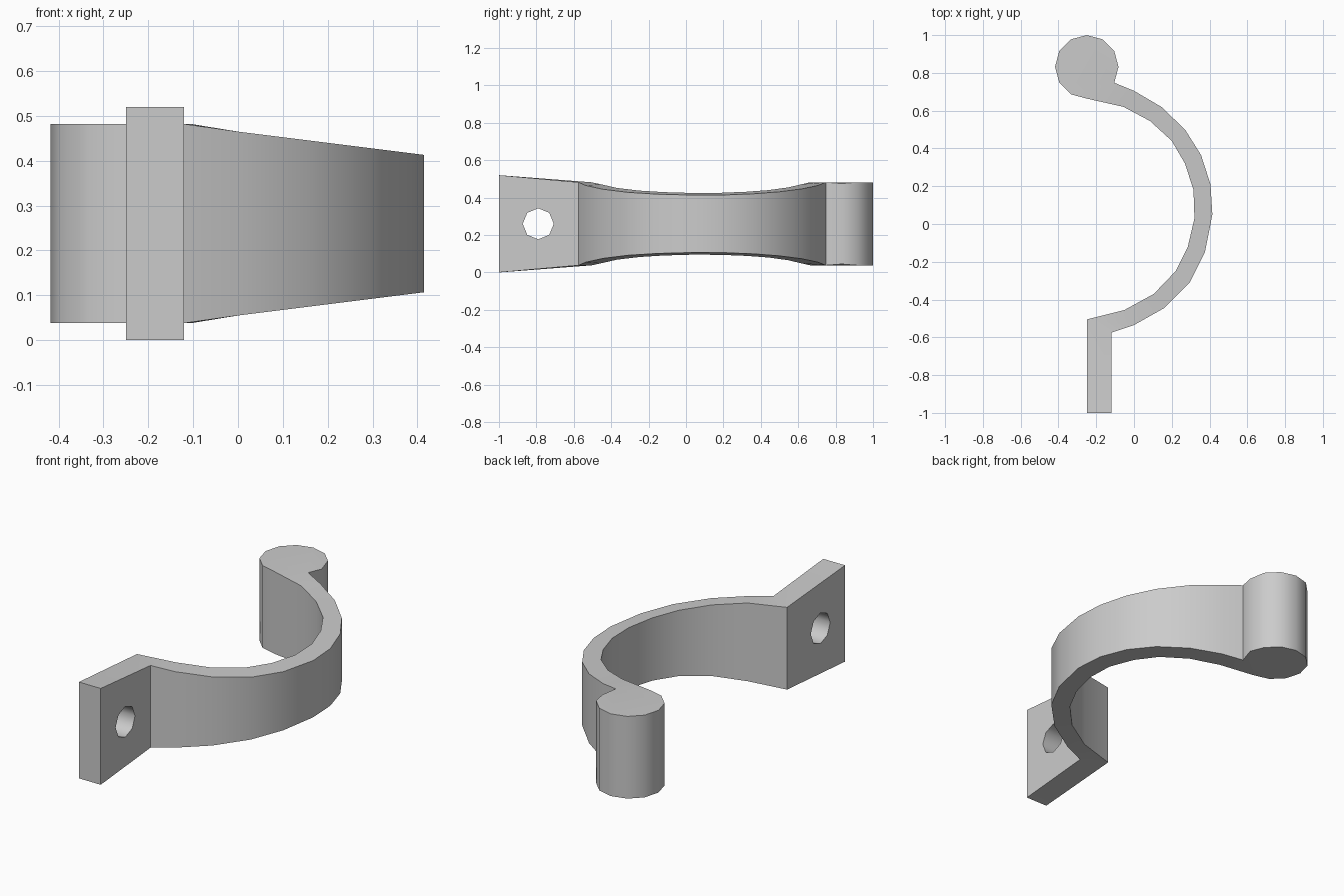
import bpy, bmesh, math
from mathutils import Matrix

cube = bpy.data.objects.get("Cube")
if cube:
    bpy.data.objects.remove(cube, do_unlink=True)

MID = 0.26          # mid height of the whole bracket
KNOB_HALF = 0.222   # half height of the round end

grey = bpy.data.materials.new("plain grey")
grey.use_nodes = True
grey.diffuse_color = (0.6, 0.6, 0.6, 1)
grey.node_tree.nodes["Principled BSDF"].inputs["Base Color"].default_value = (0.6, 0.6, 0.6, 1)

# Round end: twelve sides, leaving out the corner buried in the strap
knob = [(-0.25 + 0.168 * math.cos(math.radians(a)), 0.832 + 0.168 * math.sin(math.radians(a)))
        for a in range(-30, 271, 30)]

# Strap outline from the round end to the tip of the flange
outer = [knob[0], (0, .705), (.145, .62), (.27, .5), (.355, .365), (.405, .21), (.415, .05),
         (.375, -.15), (.295, -.31), (.16, -.445), (0, -.535), (-.12, -.575), (-.12, -1)]
inner = [knob[-1], (-.055, .62), (.085, .545), (.2, .44), (.27, .32), (.315, .18), (.32, .03),
         (.285, -.12), (.22, -.25), (.105, -.37), (-.05, -.455), (-.25, -.505), (-.25, -1)]


def half_height(x, y):
    """The strap is slimmest at the belly and the flange flares to its tip."""
    if y < -0.9:
        return 0.26
    if x < -0.1:
        return KNOB_HALF
    return 0.205 - 0.125 * x


bm = bmesh.new()


def column(p):
    h = half_height(*p)
    return [bm.verts.new((p[0], p[1], MID + s * h)) for s in (-1, 1)]


def wall(a, b):
    bm.faces.new((a[0], b[0], b[1], a[1]))


knob_cols = [column(p) for p in knob]
out_cols = [knob_cols[0]] + [column(p) for p in outer[1:]]
in_cols = [knob_cols[-1]] + [column(p) for p in inner[1:]]

# Round end caps and sides
for k in (0, 1):
    bm.faces.new([c[k] for c in knob_cols])
for a, b in zip(knob_cols, knob_cols[1:]):
    wall(a, b)

# Strap and flange
for i in range(len(outer) - 1):
    wall(out_cols[i], out_cols[i + 1])
    wall(in_cols[i], in_cols[i + 1])
    for k in (0, 1):
        bm.faces.new((out_cols[i][k], out_cols[i + 1][k], in_cols[i + 1][k], in_cols[i][k]))
wall(out_cols[-1], in_cols[-1])
bmesh.ops.recalc_face_normals(bm, faces=bm.faces)

mesh = bpy.data.meshes.new("hook_bracket")
bm.to_mesh(mesh)
bm.free()
mesh.materials.append(grey)
bracket = bpy.data.objects.new("hook_bracket", mesh)
bpy.context.collection.objects.link(bracket)

# Eight-sided bolt hole through the flange
bm = bmesh.new()
bmesh.ops.create_cone(bm, cap_ends=True, segments=8, radius1=0.083, radius2=0.083, depth=0.4,
                      matrix=Matrix.Translation((-0.185, -0.79, MID)) @ Matrix.Rotation(math.pi / 2, 4, "Y"))
cut_mesh = bpy.data.meshes.new("hole_cutter")
bm.to_mesh(cut_mesh)
bm.free()
cut_mesh.materials.append(grey)
cutter = bpy.data.objects.new("hole_cutter", cut_mesh)
cutter.hide_render = True
bpy.context.collection.objects.link(cutter)

mod = bracket.modifiers.new("bolt hole", "BOOLEAN")
mod.operation = "DIFFERENCE"
mod.solver = "EXACT"
mod.object = cutter
for o in bpy.context.selected_objects:
    o.select_set(False)
bpy.context.view_layer.objects.active = bracket
bracket.select_set(True)
bpy.ops.object.modifier_apply(modifier=mod.name)
bpy.data.objects.remove(cutter, do_unlink=True)
bpy.ops.object.shade_smooth_by_angle(angle=math.radians(46))
